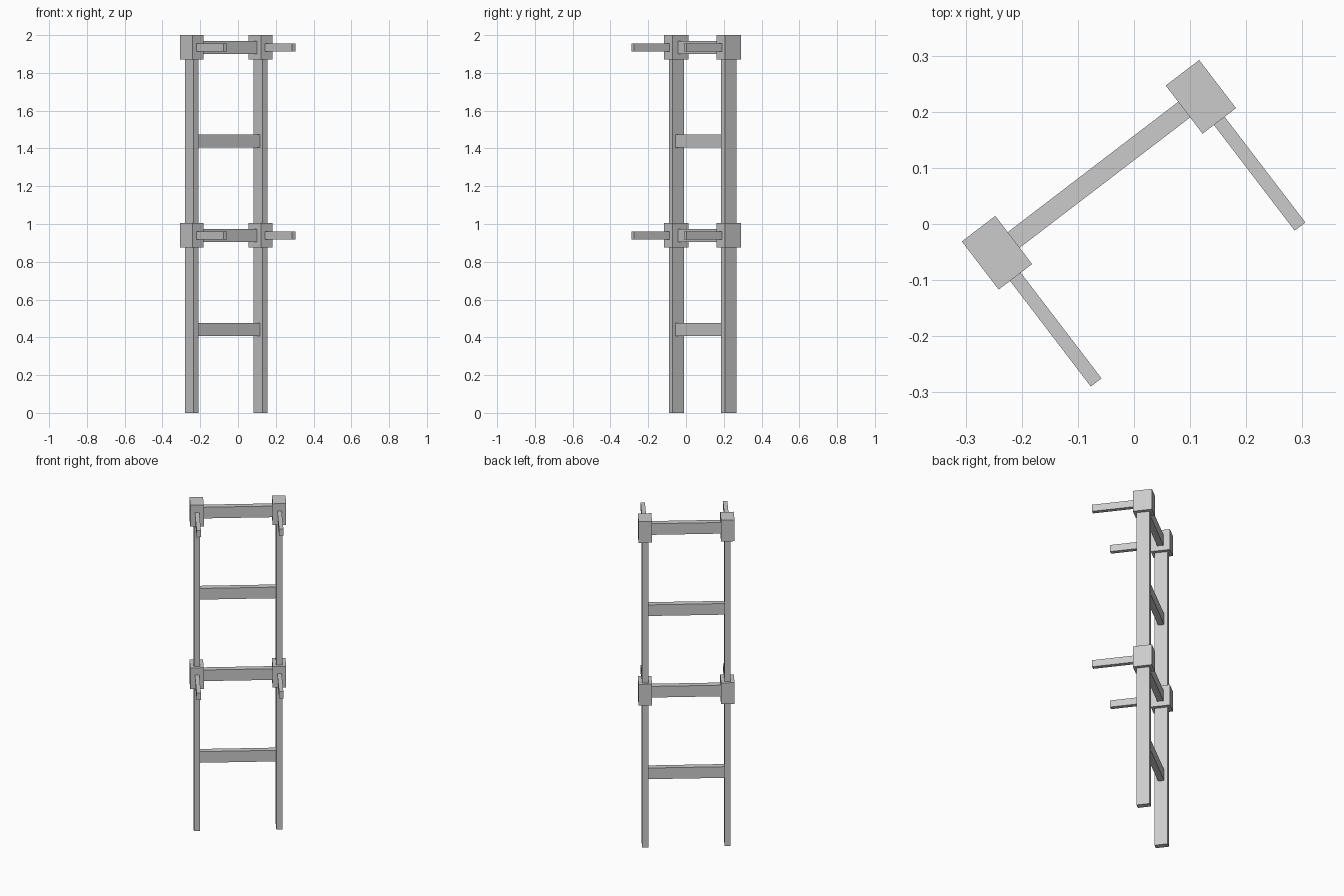
import bpy
from math import radians
from mathutils import Matrix, Vector

if "Cube" in bpy.data.objects:
    bpy.data.objects.remove(bpy.data.objects["Cube"])

# Rack is built square-on (x = width, -y = forward), then turned and placed
PLACE = Matrix.Translation((-0.0625, 0.0877, 0)) @ Matrix.Rotation(radians(37.4), 4, 'Z')
HALF_SPAN = 0.2287
LEG_W, LEG_D = 0.034, 0.075
LEVELS = [(0.94, "lower"), (1.935, "upper")]


def box(name, lo, hi):
    lo, hi = Vector(lo), Vector(hi)
    bpy.ops.mesh.primitive_cube_add(size=1)
    ob = bpy.context.object
    ob.name = name
    ob.data.transform(PLACE @ Matrix.Translation((lo + hi) / 2) @ Matrix.Diagonal((*(hi - lo), 1)))
    return ob


for side, s in (("left", -1), ("right", 1)):
    x = s * HALF_SPAN
    # upright post
    box(f"{side}_post", (x - LEG_W / 2, -LEG_D / 2, 0), (x + LEG_W / 2, LEG_D / 2, 1.98))
    for z, level in LEVELS:
        # socket block around the post
        box(f"{side}_{level}_block", (x - 0.0375, -0.054, z - 0.065), (x + 0.0375, 0.054, z + 0.065))
        # forward support peg
        box(f"{side}_{level}_peg", (x - 0.012, -0.291, z - 0.021), (x + 0.012, -0.04, z + 0.021))

# horizontal rungs between the posts
end = HALF_SPAN - LEG_W / 4
for i, z in enumerate((0.441, 0.94, 1.439, 1.935)):
    box(f"rung_{i + 1}", (-end, -0.0175, z - 0.034), (end, 0.0175, z + 0.034))
